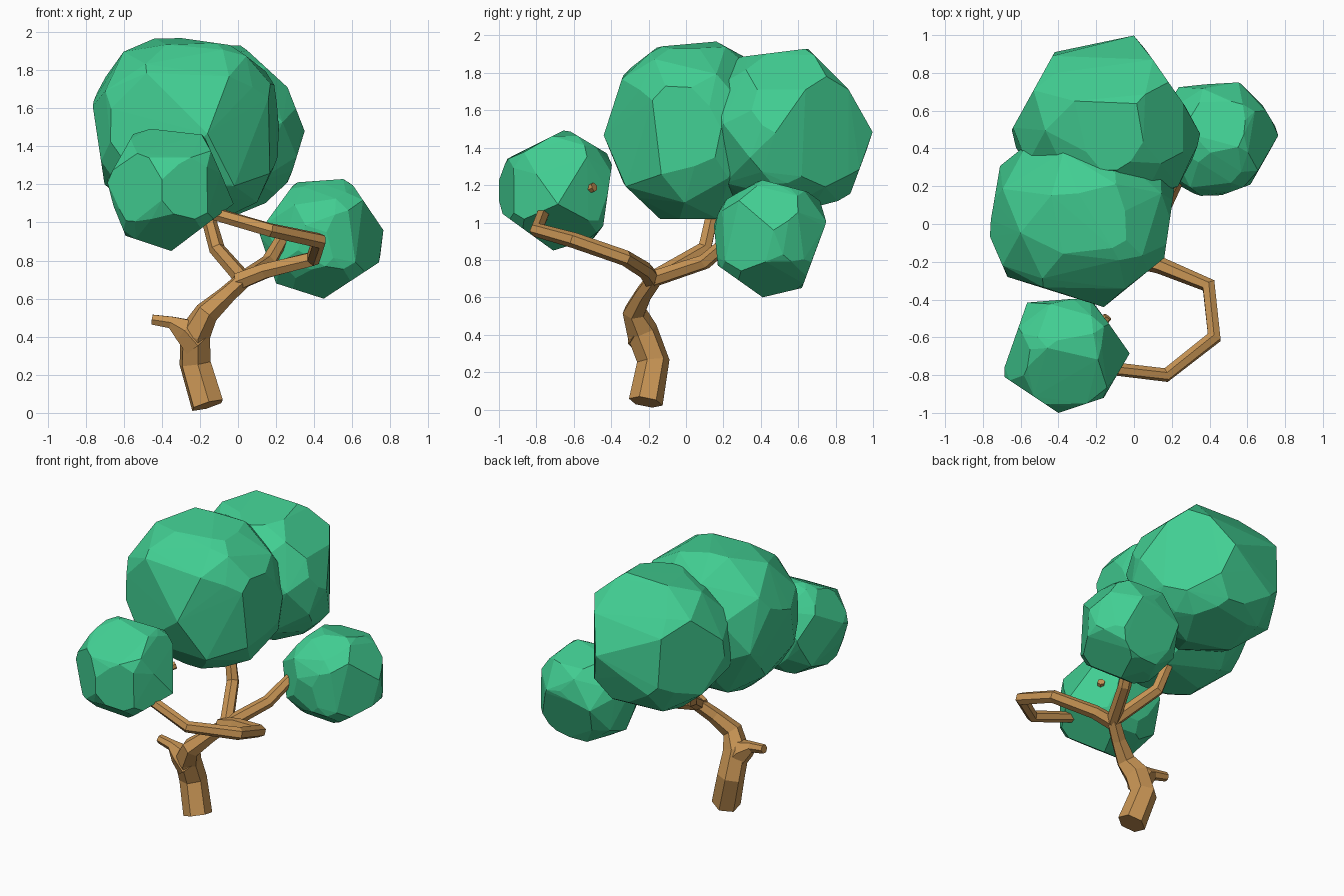
import bpy, bmesh, math
from mathutils import Vector

if "Cube" in bpy.data.objects:
    bpy.data.objects.remove(bpy.data.objects["Cube"])


def material(name, color):
    m = bpy.data.materials.new(name)
    m.diffuse_color = (*color, 1)
    m.use_nodes = True
    m.node_tree.nodes["Principled BSDF"].inputs["Base Color"].default_value = m.diffuse_color
    return m


bark = material("bark", (0.58, 0.30, 0.09))
leaf = material("leaf", (0.054, 0.62, 0.29))


def finish(name, bm, mat):
    bmesh.ops.recalc_face_normals(bm, faces=bm.faces)
    mesh = bpy.data.meshes.new(name)
    bm.to_mesh(mesh)
    bm.free()
    mesh.materials.append(mat)
    obj = bpy.data.objects.new(name, mesh)
    bpy.context.collection.objects.link(obj)
    return obj


def limb(name, path, sides=6):
    """Faceted tube through (x, y, z, radius) points, capped at both ends."""
    pts = [Vector(p[:3]) for p in path]
    bm = bmesh.new()
    rings, side = [], Vector((0.9, -0.4, 0.1))
    for i, p in enumerate(pts):
        before = (p - pts[i - 1]).normalized() if i else Vector()
        after = (pts[i + 1] - p).normalized() if i < len(pts) - 1 else Vector()
        t = (before + after).normalized()
        side = (side - t * side.dot(t)).normalized()
        up = t.cross(side)
        ring = []
        for k in range(sides):
            a = 2 * math.pi * k / sides
            ring.append(bm.verts.new(p + path[i][3] * (side * math.cos(a) + up * math.sin(a))))
        rings.append(ring)
    for r, s in zip(rings, rings[1:]):
        for k in range(sides):
            n = (k + 1) % sides
            bm.faces.new((r[k], r[n], s[n], s[k]))
    bm.faces.new(rings[0])
    bm.faces.new(rings[-1])
    return finish(name, bm, bark)


def rehull(bm):
    """Rebuild the mesh as the convex hull of its points."""
    pts = [v.co.copy() for v in bm.verts]
    bm.clear()
    for p in pts:
        bm.verts.new(p)
    res = bmesh.ops.convex_hull(bm, input=bm.verts)
    loose = [v for v in bm.verts if not v.link_faces]
    bmesh.ops.delete(bm, geom=loose, context='VERTS')


def leaf_ball(name, center, radii, outlines, count=40):
    """Coarse ball trimmed flat along outlines, each (axis u, axis v, points)."""
    center = Vector(center)
    bm = bmesh.new()
    for i in range(count):
        z = 1 - (2 * i + 1) / count
        a = i * math.pi * (3 - math.sqrt(5))
        r = math.sqrt(1 - z * z)
        d = (r * math.cos(a), r * math.sin(a), z)
        bm.verts.new([center[k] + 1.08 * radii[k] * d[k] for k in range(3)])
    rehull(bm)
    for u, v, pts in outlines:
        for p, q in zip(pts, pts[1:]):
            co, no = center.copy(), Vector()
            co[u], co[v] = p
            no[u], no[v] = q[1] - p[1], p[0] - q[0]
            if no.dot(co - center) < 0:
                no.negate()
            bmesh.ops.bisect_plane(bm, geom=bm.verts[:] + bm.edges[:] + bm.faces[:],
                                   plane_co=co, plane_no=no.normalized(), clear_outer=True)
            rehull(bm)
    # Merge slivers so that only broad facets remain
    bmesh.ops.remove_doubles(bm, verts=bm.verts, dist=0.16 * sum(radii) / 3)
    rehull(bm)
    return finish(name, bm, leaf)


# Crooked trunk and the broken stub on its left
limb("trunk", [(-0.16, -0.215, 0.04, 0.092), (-0.225, -0.175, 0.26, 0.088),
               (-0.225, -0.235, 0.42, 0.085), (-0.165, -0.275, 0.525, 0.066),
               (-0.06, -0.225, 0.62, 0.05), (0.04, -0.16, 0.71, 0.045)])
limb("stub", [(-0.215, -0.225, 0.36, 0.085), (-0.28, -0.235, 0.435, 0.075), (-0.35, -0.23, 0.475, 0.036),
              (-0.45, -0.22, 0.49, 0.03)])

# Three branches leaving the fork
limb("hooked_branch", [(0.0, -0.18, 0.69, 0.05), (0.14, -0.22, 0.745, 0.045), (0.395, -0.325, 0.81, 0.042),
                       (0.425, -0.6, 0.905, 0.042), (0.17, -0.8, 0.96, 0.038),
                       (-0.12, -0.765, 1.045, 0.036), (-0.27, -0.66, 1.13, 0.03),
                       (-0.14, -0.49, 1.19, 0.025)])
limb("upper_branch", [(0.03, -0.17, 0.7, 0.045), (-0.11, 0.1, 0.86, 0.042),
                      (-0.155, 0.135, 1.02, 0.038), (-0.2, 0.12, 1.2, 0.03)])
limb("back_branch", [(0.03, -0.17, 0.7, 0.045), (0.16, 0.1, 0.79, 0.042),
                     (0.23, 0.24, 0.91, 0.038), (0.4, 0.4, 0.95, 0.03)])

# Foliage balls, trimmed along their front (0, 2), side (1, 2) and top (0, 1) outlines
leaf_ball("large_front_foliage", (-0.27, 0.02, 1.49), (0.5, 0.47, 0.49), [
    (0, 2, [(-0.03, 1.93), (-0.38, 1.98), (-0.57, 1.94), (-0.77, 1.66), (-0.71, 1.26)]),
    (1, 2, [(0.2, 1.02), (-0.14, 1.02), (-0.33, 1.2), (-0.45, 1.49), (-0.33, 1.8), (-0.15, 1.94), (0.3, 1.98)]),
    (0, 1, [(-0.24, 0.44), (0.22, 0.23), (0.16, -0.18), (-0.16, -0.44), (-0.67, -0.28), (-0.77, -0.05),
            (-0.69, 0.42), (-0.57, 0.48), (-0.24, 0.44)])])
leaf_ball("large_back_foliage", (-0.14, 0.55, 1.49), (0.49, 0.46, 0.45), [
    (0, 2, [(0.02, 1.93), (0.26, 1.71), (0.35, 1.48), (0.27, 1.22), (0.1, 1.06)]),
    (1, 2, [(0.41, 1.9), (0.65, 1.93), (0.87, 1.71), (1.0, 1.48), (0.87, 1.13), (0.6, 1.06)]),
    (0, 1, [(0.35, 0.53), (0.1, 0.87), (0.01, 1.0), (-0.42, 0.91), (-0.63, 0.53)])])
leaf_ball("small_front_foliage", (-0.36, -0.69, 1.18), (0.34, 0.31, 0.33), [
    (0, 2, [(-0.02, 1.1), (-0.18, 1.46), (-0.53, 1.5), (-0.7, 1.2), (-0.59, 0.93), (-0.35, 0.85), (-0.02, 1.1)]),
    (1, 2, [(-1.0, 1.06), (-1.0, 1.32), (-0.64, 1.5), (-0.39, 1.35), (-0.45, 0.93), (-0.71, 0.85), (-1.0, 1.06)]),
    (0, 1, [(-0.56, -0.4), (-0.25, -0.37), (-0.02, -0.68), (-0.16, -0.92), (-0.4, -1.0), (-0.7, -0.8),
            (-0.56, -0.4)])], 30)
leaf_ball("small_side_foliage", (0.44, 0.45, 0.92), (0.33, 0.31, 0.32), [
    (0, 2, [(0.3, 1.21), (0.58, 1.23), (0.77, 0.95), (0.74, 0.79), (0.45, 0.6), (0.2, 0.68), (0.11, 0.95), (0.3, 1.21)]),
    (1, 2, [(0.14, 1.08), (0.4, 1.23), (0.74, 1.14), (0.75, 1.0), (0.62, 0.65), (0.41, 0.6), (0.17, 0.77), (0.14, 1.08)]),
    (0, 1, [(0.22, 0.73), (0.56, 0.75), (0.68, 0.63), (0.77, 0.48), (0.62, 0.21), (0.43, 0.14)])], 30)
